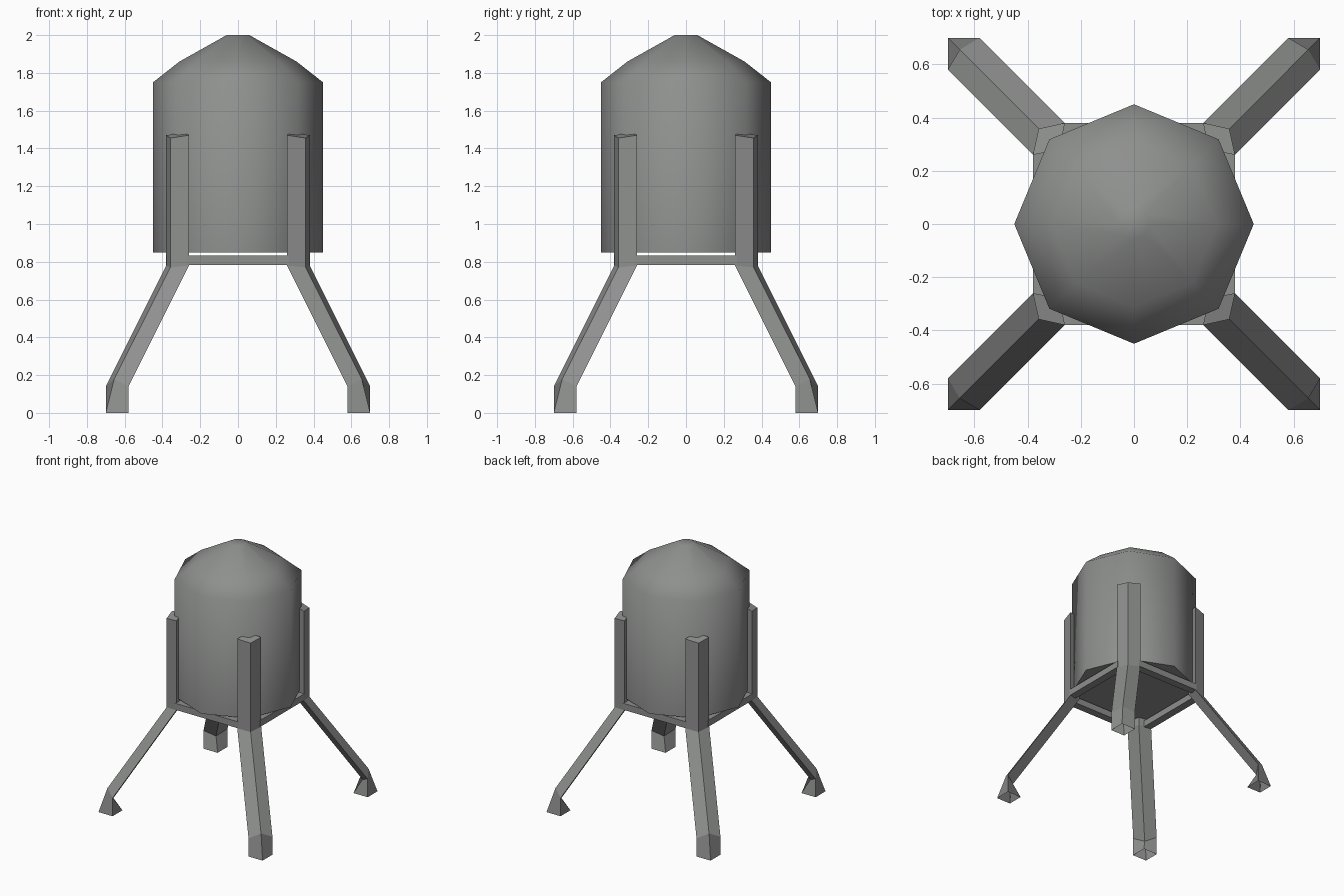
import bpy, bmesh, math
from mathutils import Matrix

if "Cube" in bpy.data.objects:
    bpy.data.objects.remove(bpy.data.objects["Cube"])

grey = bpy.data.materials.new("dull grey metal")
grey.diffuse_color = (0.27, 0.278, 0.27, 1)
grey.use_nodes = True
grey.node_tree.nodes["Principled BSDF"].inputs["Base Color"].default_value = grey.diffuse_color


def finish(name, bm):
    bmesh.ops.recalc_face_normals(bm, faces=bm.faces[:])
    me = bpy.data.meshes.new(name)
    bm.to_mesh(me)
    bm.free()
    me.materials.append(grey)
    ob = bpy.data.objects.new(name, me)
    bpy.context.collection.objects.link(ob)
    return ob


def loft(bm, rings, cap_start, cap_end):
    """Skin a list of equal-sized vertex rings."""
    vs = [[bm.verts.new(p) for p in r] for r in rings]
    n = len(vs[0])
    for a, b in zip(vs, vs[1:]):
        for i in range(n):
            j = (i + 1) % n
            bm.faces.new((a[i], a[j], b[j], b[i]))
    if cap_start:
        bm.faces.new(vs[0][::-1])
    if cap_end:
        bm.faces.new(vs[-1])


# Eight-sided tank with domed top
bm = bmesh.new()
profile = [(0.45, 0.85), (0.45, 1.75), (0.31, 1.86), (0.06, 2.0)]
loft(bm, [[(r * math.cos(k * math.pi / 4), r * math.sin(k * math.pi / 4), z)
           for k in range(8)] for r, z in profile], True, True)
tank = finish("tank", bm)
bpy.context.view_layer.objects.active = tank
tank.select_set(True)
bpy.ops.object.shade_smooth_by_angle(angle=math.radians(50))


# Bent corner legs, open at the foot.
# Each ring: side height, side centre, outer corner (xy, z), inner corner (xy, z)
LEG = [(0.0, 0.64, 0.70, 0.0, 0.58, 0.0),
       (0.14, 0.64, 0.655, 0.18, 0.625, 0.10),
       (0.78, 0.32, 0.358, 0.77, 0.28, 0.79),
       (1.47, 0.32, 0.358, 1.455, 0.28, 1.485)]
for q, label in enumerate(("back_right", "back_left", "front_left", "front_right")):
    bm = bmesh.new()
    rings = [[(c - 0.06, c + 0.06, z), (o, o, oz), (c + 0.06, c - 0.06, z), (i, i, iz)]
             for z, c, o, oz, i, iz in LEG]
    loft(bm, rings, False, True)
    bm.transform(Matrix.Rotation(q * math.pi / 2, 4, 'Z'))
    finish(label + "_leg", bm)

# Square frame bars joining the legs under the tank
for q, label in enumerate(("back", "left", "front", "right")):
    bm = bmesh.new()
    bmesh.ops.create_cube(bm, size=1, matrix=Matrix.Translation((0, 0.35, 0.807))
                          @ Matrix.Diagonal((0.54, 0.06, 0.05, 1)))
    bm.transform(Matrix.Rotation(q * math.pi / 2, 4, 'Z'))
    finish(label + "_frame_bar", bm)
